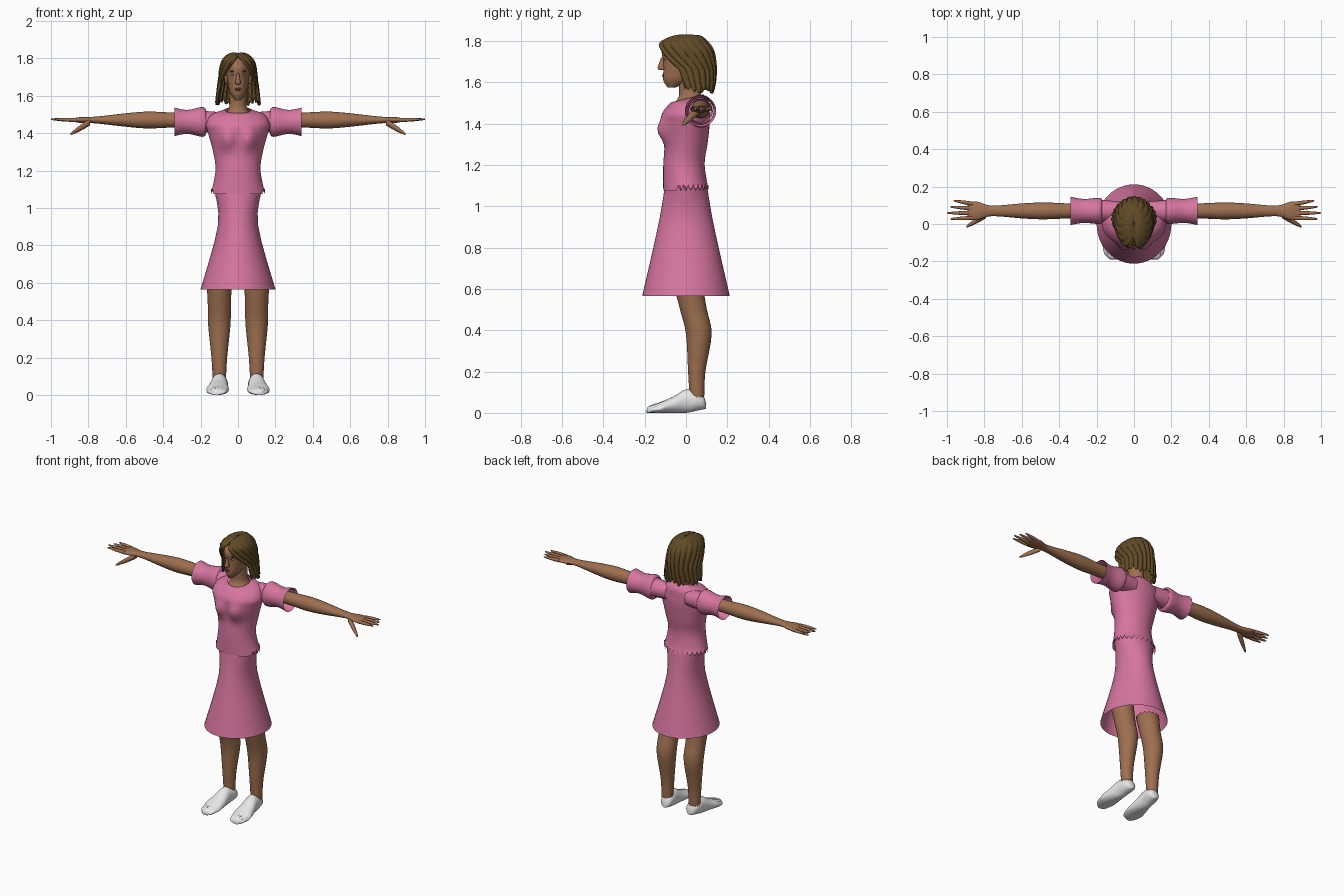
import bpy, bmesh, math
from mathutils import Vector

cube = bpy.data.objects.get("Cube")
if cube:
    bpy.data.objects.remove(cube)


def material(name, *rgb):
    mat = bpy.data.materials.new(name)
    mat.use_nodes = True
    mat.diffuse_color = (*rgb, 1)
    mat.node_tree.nodes["Principled BSDF"].inputs["Base Color"].default_value = (*rgb, 1)
    return mat


pink = material("pink_cloth", .68, .18, .35)
skin = material("brown_skin", .34, .16, .08)
brown = material("dark_brown_hair", .12, .07, .02)
white = material("white_shoe", .8, .8, .8)
lip_colour = material("lip_brown", .22, .07, .05)
dark = material("eye_dark", .02, .01, .01)


def finish(bm, name, mat, mirror):
    """Turn a bmesh into a smooth shaded object, mirrored across x if wanted."""
    bmesh.ops.recalc_face_normals(bm, faces=bm.faces)
    mesh = bpy.data.meshes.new(name)
    bm.to_mesh(mesh)
    bm.free()
    mesh.materials.append(mat)
    ob = bpy.data.objects.new(name, mesh)
    bpy.context.collection.objects.link(ob)
    bpy.ops.object.select_all(action="DESELECT")
    ob.select_set(True)
    bpy.context.view_layer.objects.active = ob
    bpy.ops.object.shade_smooth_by_angle(angle=math.radians(50))
    if mirror:
        modifier = ob.modifiers.new("Mirror", "MIRROR")
        modifier.use_mirror_merge = False
    return ob


def section(position, radius_a, radius_b=None, shift=0):
    return position, radius_a, radius_a if radius_b is None else radius_b, shift


def smooth_sections(rows, steps=4):
    """Catmull-Rom interpolation between cross-sections."""
    padded = [rows[0], *rows, rows[-1]]
    result = []
    for group in zip(padded, padded[1:], padded[2:], padded[3:]):
        for step in range(steps):
            t = step / steps
            result.append([b + t / 2 * (c - a + t * (2 * a - 5 * b + 4 * c - d
                           + t * (3 * (b - c) + d - a))) for a, b, c, d in zip(*group)])
    return result + [rows[-1]]


def loft(name, mat, rows, axis="z", centre=(0, 0), sides=32,
         caps=False, mirror=False, shape=None, opening=None):
    """Skin elliptical sections along an axis; opening leaves a gap at the front."""
    bm = bmesh.new()
    rows = smooth_sections([section(*row) for row in rows])
    rings = []
    for j, (t, radius_a, radius_b, shift) in enumerate(rows):
        gap = opening(t) if opening else 0
        ring = []
        for i in range(sides + bool(opening)):
            u = i / sides
            angle = gap - math.pi / 2 + u * 2 * (math.pi - gap)
            a = centre[0] + radius_a * math.cos(angle)
            b = centre[1] + shift + radius_b * math.sin(angle)
            co = Vector({"z": (a, b, t), "x": (t, a, b), "y": (a, t, b)}[axis])
            if shape:
                shape(co, i, u, j / (len(rows) - 1))
            ring.append(bm.verts.new(co))
        rings.append(ring)
    for low, high in zip(rings, rings[1:]):
        for i in range(sides):
            k = (i + 1) % len(low)
            bm.faces.new((low[i], low[k], high[k], high[i]))
    if caps:
        bm.faces.new(rings[0])
        bm.faces.new(rings[-1])
    return finish(bm, name, mat, mirror)


def bump(distance, width):
    return math.exp(-(distance / width) ** 2)


# Skirt: open flared cone
loft("skirt", pink, [(1.11, .13, .1), (.91, .107, .134), (.565, .2, .212)], sides=48)


# Shirt: bust, sloping neckline and ragged back hem
def shirt_shape(co, i, u, v):
    if co.y < 0:
        co.y -= .036 * bump(abs(co.x) - .06, .042) * bump(co.z - 1.365, .055)
    co.z += co.y / 4 * v ** 8
    if v == 0 and co.y > -.04:
        co.z += .03 * (i % 2)


loft("shirt", pink, [
    (1.075, .145, .11), (1.2, .12, .1, -.01), (1.3, .133, .104), (1.4, .16, .115),
    (1.45, .17, .115), (1.5, .14, .095, .015), (1.52, .07, .07, .015)],
    sides=56, shape=shirt_shape)

# Shoulders and puffed open sleeves
arm_centre = (.07, 1.46)
loft("shoulder", pink, [(.07, .05), (.2, .06)], "x", arm_centre, mirror=True)
loft("sleeve", pink, [(.17, .063), (.19, .07, .08), (.27, .064), (.34, .076)],
     "x", arm_centre, mirror=True)

# Arms running into flat palms
palm_centre = (.07, 1.47)
loft("arm", skin, [
    (.18, .042), (.34, .04), (.48, .045), (.6, .04, .036), (.76, .028, .018),
    (.84, .05, .016), (.89, .04, .007)], "x", palm_centre, caps=True, mirror=True)


def finger(name, start, end, radius):
    """Tapered tube leaning from start to end."""
    start, end = Vector(start), Vector(end)

    def lean(co, i, u, v):
        part = (co.x - start.x) / (end.x - start.x)
        co.y += part * (end.y - start.y)
        co.z += part * (end.z - start.z)

    rows = [(start.lerp(end, f).x, radius * math.sqrt(1.05 - f * f)) for f in (0, .5, .9, 1)]
    loft(name, skin, rows, "x", start.yz, 12, True, True, lean)


for k, name in enumerate(("little", "ring", "middle", "index")):
    offset = .038 - .025 * k
    finger(name + "_finger", (.86, .07 + offset, 1.47),
           (1 - .018 * abs(k - 2), .075 + offset * 1.3, 1.474), .011)
finger("thumb", (.79, .05, 1.46), (.895, -.014, 1.395), .018)


# Legs: open ragged ends hidden in the skirt
def ragged_ends(co, i, u, v):
    if v in (0, 1):
        co.z += .015 * (i % 2)


loft("leg", skin, [
    (.62, .07, .07, .01), (.5, .062, .065, .036), (.38, .06, .062, .062),
    (.2, .042, .042, .052), (.07, .035, .035, .053)],
    centre=(.1, 0), mirror=True, shape=ragged_ends)


# Foot-shaped shoes with toe grooves
def shoe_shape(co, i, u, v):
    front = max(0, min(1, -2 - co.y * 20))
    groove = 1 - math.sqrt(abs(math.sin((co.x - .065) / .022 * math.pi)))
    co.z *= 1 - .22 * front * groove
    co.y += front * max(0, co.x - .11) * .6
    co.x -= co.y * .08


profile = [(-.19, .02, .008), (-.178, .048, .017), (-.12, .06, .027), (-.06, .053, .04),
           (0, .043, .057), (.05, .042, .047), (.085, .032, .032), (.097, .01, .012)]
loft("shoe", white, [(y, w, h, h + max(0, y) / 5) for y, w, h in profile],
     "y", (.1, 0), 40, True, True, shoe_shape)

# Neck, head and nose
loft("neck", skin, [(1.45, .1, .08), (1.5, .07, .07, .015), (1.54, .047, .053, .02),
                    (1.64, .045, .055, .015)])
head = loft("head", skin, [
    (1.575, .015, .02, -.07), (1.61, .04, .07, -.04), (1.65, .052, .09, -.02),
    (1.7, .06, .1, -.01), (1.76, .06, .105, -.01), (1.81, .03, .06)], caps=True)
loft("nose", skin, [(1.72, .006, .01, -.11), (1.67, .014, .02, -.117),
                    (1.66, .01, .015, -.113)], sides=16, caps=True)


def blob(name, mat, place, size, mirror=True):
    bm = bmesh.new()
    bmesh.ops.create_uvsphere(bm, u_segments=16, v_segments=8, radius=1)
    for vert in bm.verts:
        vert.co = Vector(place) + vert.co * Vector(size)
    finish(bm, name, mat, mirror)


blob("ear", skin, (.062, .01, 1.69), (.01, .018, .03))

# Facial details: thin plates laid on the front of the head
bpy.context.view_layer.update()


def face_plate(name, mat, x, z, width, height, depth=.004):
    hit, place, normal, index = head.ray_cast(Vector((x, -1, z)), Vector((0, 1, 0)))
    blob(name, mat, place, (width, depth, height), mirror=x > 0)


face_plate("eye_white", white, .026, 1.712, .011, .0045, .003)
face_plate("iris", dark, .026, 1.712, .0045, .0045)
face_plate("eyebrow", brown, .028, 1.73, .016, .004)
face_plate("upper_lip", lip_colour, 0, 1.637, .019, .004)
face_plate("lower_lip", lip_colour, 0, 1.63, .016, .005)


# Hair: centre-parted bob with rippled locks and uneven tips
def hair_shape(co, i, u, v):
    lock = abs(math.sin(u * math.pi * 15 + math.sin(v * 4)))
    grow = 1 + (.075 * lock - .05) * min(1, v * 3)
    co.x *= grow
    co.y *= grow
    co.z += max(0, v - .7) * (.09 * (1 - lock) + .03 * math.sin(u * 29))
    if co.y < .05:
        co.z -= .008 * bump(co.x, .012)


hair = loft("hair", brown, [
    (1.83, .006, .01), (1.82, .048, .07), (1.79, .08, .115, -.01), (1.75, .093, .13),
    (1.69, .1, .13, .01), (1.62, .108, .12, .02), (1.555, .115, .1, .03)],
    sides=120, shape=hair_shape,
    opening=lambda z: 1.2 * max(0, min(1, (1.82 - z) / .16)))
thickness = hair.modifiers.new("Thickness", "SOLIDIFY")
thickness.thickness = .01
thickness.offset = 0
